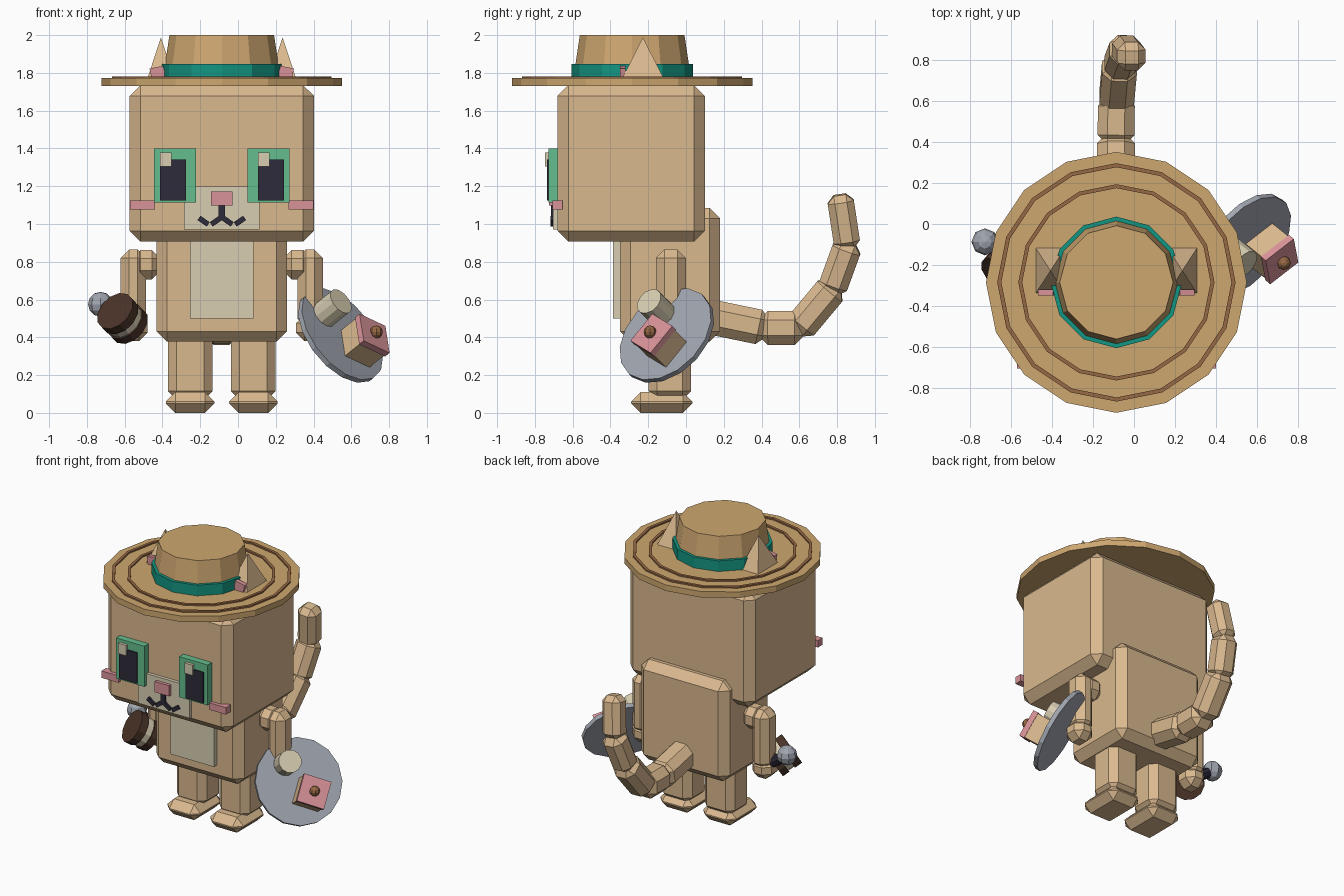
import bpy, bmesh, math
from mathutils import Vector, Matrix

if "Cube" in bpy.data.objects:
    bpy.data.objects.remove(bpy.data.objects["Cube"])


def mat(name, r, g, b):
    lin = [((c / 255 + 0.055) / 1.055) ** 2.4 for c in (r, g, b)]
    m = bpy.data.materials.new(name)
    m.diffuse_color = (*lin, 1)
    m.use_nodes = True
    m.node_tree.nodes["Principled BSDF"].inputs["Base Color"].default_value = m.diffuse_color
    return m


TAN = mat("tan fur", 218, 185, 143)
STRAW = mat("straw", 206, 167, 112)
BROWN = mat("brown", 150, 104, 68)
CHOC = mat("chocolate", 74, 51, 40)
PINK = mat("pink", 216, 146, 152)
GREEN = mat("eye green", 100, 190, 142)
BLACK = mat("black", 45, 43, 58)
CREAM = mat("cream", 216, 206, 178)
TEAL = mat("teal", 20, 150, 130)
GREY = mat("grey", 160, 165, 175)
CX, HY = -0.086, -0.285       # body centre x, head centre y


def finish(name, bm, material):
    bmesh.ops.recalc_face_normals(bm, faces=bm.faces)
    me = bpy.data.meshes.new(name)
    bm.to_mesh(me)
    bm.free()
    me.materials.append(material)
    ob = bpy.data.objects.new(name, me)
    bpy.context.collection.objects.link(ob)
    return ob


def block(name, center, size, material, bevel=0, frame=None):
    bm = bmesh.new()
    bmesh.ops.create_cube(bm, size=1)
    bmesh.ops.scale(bm, vec=size, verts=bm.verts)
    if bevel:
        bmesh.ops.bevel(bm, geom=bm.edges[:], offset=bevel, segments=1,
                        affect='EDGES', profile=0.5)
    m = Matrix.Translation(center) @ (frame.to_4x4() if frame else Matrix())
    bmesh.ops.transform(bm, matrix=m, verts=bm.verts)
    return finish(name, bm, material)


def span(name, lo, hi, material, bevel=0):
    lo, hi = Vector(lo), Vector(hi)
    return block(name, (lo + hi) / 2, hi - lo, material, bevel)


def rod(name, p0, p1, r0, r1, sides, material):
    p0, p1 = Vector(p0), Vector(p1)
    d = p1 - p0
    bm = bmesh.new()
    bmesh.ops.create_cone(bm, cap_ends=True, segments=sides, radius1=r0, radius2=r1, depth=d.length)
    rot = Vector((0, 0, 1)).rotation_difference(d).to_matrix().to_4x4()
    bmesh.ops.transform(bm, matrix=Matrix.Translation((p0 + p1) / 2) @ rot, verts=bm.verts)
    return finish(name, bm, material)


def ball(name, c, r, material):
    bm = bmesh.new()
    bmesh.ops.create_uvsphere(bm, u_segments=8, v_segments=6, radius=r)
    bmesh.ops.translate(bm, vec=c, verts=bm.verts)
    return finish(name, bm, material)


def ring(name, z0, z1, r_in, r_out, sides, material):
    bm = bmesh.new()
    loops = []
    for r, z in ((r_in, z0), (r_out, z0), (r_out, z1), (r_in, z1)):
        loops.append([bm.verts.new((CX + r * math.cos(i * math.tau / sides),
                                    HY + r * math.sin(i * math.tau / sides), z)) for i in range(sides)])
    for k in range(4):
        a, b = loops[k], loops[(k + 1) % 4]
        for i in range(sides):
            j = (i + 1) % sides
            bm.faces.new((a[i], a[j], b[j], b[i]))
    return finish(name, bm, material)


# Head, torso and belly
block("head", (CX, -0.29, 1.321), (0.976, 0.78, 0.828), TAN, 0.057)
block("torso", (CX, -0.085, 0.731), (0.69, 0.53, 0.708), TAN, 0.055)
span("belly_patch", (-0.255, -0.387, 0.5), (0.083, -0.33, 0.93), CREAM)

# Face
span("muzzle", (-0.287, -0.703, 0.972), (0.115, -0.67, 1.198), CREAM)
span("nose", (-0.143, -0.725, 1.097), (-0.03, -0.69, 1.172), PINK)
span("mouth_stem", (CX - 0.016, -0.716, 1.02), (CX + 0.016, -0.69, 1.1), BLACK)
for s, side in ((-1, "left"), (1, "right")):
    ex = CX + s * 0.247
    span(side + "_eye", (ex - 0.111, -0.727, 1.114), (ex + 0.111, -0.67, 1.4), GREEN)
    px = -0.344 if s < 0 else 0.175
    span(side + "_pupil", (px - 0.069, -0.736, 1.125), (px + 0.069, -0.7, 1.342), BLACK)
    span(side + "_eye_glint", (px - 0.069, -0.747, 1.305), (px - 0.008, -0.71, 1.378), CREAM)
    cx = CX + s * 0.42
    span(side + "_cheek", (cx - 0.066, -0.706, 1.076), (cx + 0.066, -0.653, 1.125), PINK)
    for k, (dx, tilt) in enumerate(((0.031, 0.6), (0.096, -0.6))):
        block(f"{side}_mouth_{k}", (CX + s * dx, -0.704, 1.015), (0.06, 0.026, 0.028), BLACK,
              frame=Matrix.Rotation(s * tilt, 3, 'Y'))

# Straw hat
rod("hat_brim", (CX, HY, 1.73), (CX, HY, 1.772), 0.637, 0.637, 16, STRAW)
rod("hat_crown", (CX, HY, 1.76), (CX, HY, 2.0), 0.313, 0.277, 12, STRAW)
ring("hat_band", 1.77, 1.847, 0.28, 0.321, 12, TEAL)
ring("outer_brim_ring", 1.765, 1.782, 0.562, 0.582, 16, BROWN)
ring("inner_brim_ring", 1.765, 1.782, 0.46, 0.479, 16, BROWN)

# Ears poking through the brim
for s, side in ((-1, "left"), (1, "right")):
    ex = CX + s * 0.322
    bm = bmesh.new()
    base = [bm.verts.new((ex + i * 0.085, -0.228 + j * 0.131, 1.73))
            for i, j in ((-1, -1), (1, -1), (1, 1), (-1, 1))]
    tip = bm.verts.new((ex, -0.228, 1.988))
    bm.faces.new(base)
    for i in range(4):
        bm.faces.new((base[i], base[(i + 1) % 4], tip))
    finish(side + "_ear", bm, TAN)
    block(side + "_inner_ear", (CX + s * 0.337, -0.335, 1.786), (0.074, 0.03, 0.09), PINK,
          frame=Matrix.Rotation(s * 0.2, 3, 'Y'))

# Legs, feet and arms
for s, side in ((-1, "left"), (1, "right")):
    lx = CX + s * 0.167
    block(side + "_leg", (lx, -0.085, 0.25), (0.236, 0.225, 0.36), TAN, 0.045)
    block(side + "_foot", (lx, -0.128, 0.055), (0.258, 0.325, 0.109), TAN, 0.05)
    block(side + "_shoulder", (CX + s * 0.4, -0.08, 0.785), (0.15, 0.15, 0.155), TAN, 0.045)
    block(side + "_arm", (CX + s * 0.468, -0.08, 0.66), (0.135, 0.158, 0.41), TAN, 0.045)
    block(side + "_hand", (CX + s * 0.468, -0.09, 0.45), (0.15, 0.16, 0.14), TAN, 0.045)

# Curled tail, one chamfered block per segment
path = [Vector(p) for p in ((-0.087, 0.12, 0.51), (-0.088, 0.41, 0.45), (-0.086, 0.6, 0.45),
                            (-0.07, 0.775, 0.66), (-0.04, 0.855, 0.88), (-0.01, 0.815, 1.145))]
widths = (0.185, 0.18, 0.17, 0.155, 0.14)
for i, w in enumerate(widths):
    a, b = path[i], path[i + 1]
    d = (b - a).normalized()
    x = (Vector((1, 0, 0)) - d * d.x).normalized()
    fr = Matrix((x, d.cross(x), d)).transposed()
    extra = 0.05 if i < 4 else 0.02
    block(f"tail_segment_{i}", (a + b) / 2, (w, w, (b - a).length + extra), TAN, w * 0.27, fr)

# Spoon in the left hand
rod("spoon_handle", (-0.52, -0.09, 0.43), (-0.7, -0.087, 0.555), 0.035, 0.035, 8, BLACK)
ball("spoon_bowl", (-0.728, -0.087, 0.575), 0.066, GREY)

# Sandwich cookie in the left hand
cn = Vector((-0.53, -0.66, 0.53)).normalized()
cc = Vector((-0.612, -0.2, 0.5))
rod("cookie_back", cc - cn * 0.075, cc - cn * 0.025, 0.113, 0.113, 12, CHOC)
rod("cookie_cream", cc - cn * 0.025, cc + cn * 0.02, 0.104, 0.104, 12, CREAM)
rod("cookie_front", cc + cn * 0.02, cc + cn * 0.075, 0.113, 0.113, 12, CHOC)

# Tilted plate with treats by the right hand
n = Vector((0.66, -0.53, 0.53)).normalized()
u = Vector((0.72, 0.56, -0.34))
u = (u - n * u.dot(n)).normalized()
frame = Matrix((u, n.cross(u), n)).transposed()
pc = Vector((0.543, -0.102, 0.41))
rod("plate", pc - n * 0.016, pc + n * 0.014, 0.287, 0.287, 16, GREY)
cake = pc + Vector((0.069, 0.008, -0.078))
block("cake_sponge", cake + n * 0.07, (0.175, 0.175, 0.13), TAN, frame=frame)
block("cake_icing", cake + n * 0.15, (0.185, 0.185, 0.036), PINK, frame=frame)
ball("cake_berry", cake + n * 0.182, 0.034, BROWN)
mc = Vector((0.5, -0.16, 0.555))
rod("marshmallow", mc - n * 0.075, mc + n * 0.068, 0.076, 0.076, 12, CREAM)
